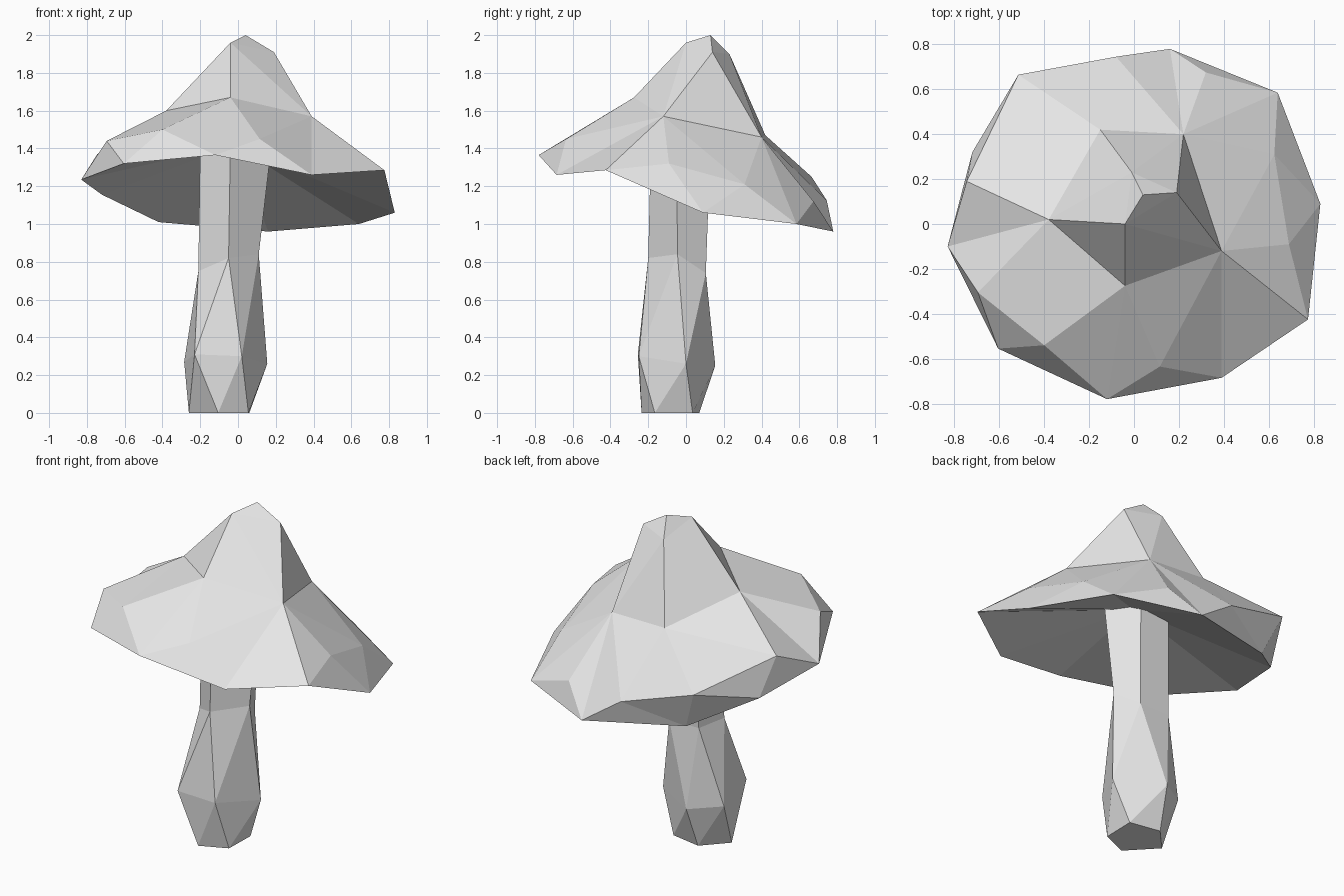
import bpy, bmesh
from mathutils import Vector
from mathutils.geometry import delaunay_2d_cdt

starter = bpy.data.objects.get("Cube")
if starter:
    bpy.data.objects.remove(starter, do_unlink=True)

GREY = (0.8, 0.8, 0.8, 1.0)
material = bpy.data.materials.new("plain grey")
material.use_nodes = True
material.diffuse_color = GREY
shader = next(n for n in material.node_tree.nodes if n.type == 'BSDF_PRINCIPLED')
shader.inputs["Base Color"].default_value = GREY


def finish(bm, name):
    """Turn a bmesh into a flat-shaded object with outward normals."""
    bmesh.ops.recalc_face_normals(bm, faces=bm.faces[:])
    mesh = bpy.data.meshes.new(name)
    bm.to_mesh(mesh)
    bm.free()
    mesh.materials.append(material)
    obj = bpy.data.objects.new(name, mesh)
    bpy.context.scene.collection.objects.link(obj)
    return obj


def triangle_band(bm, lower, upper):
    """Join two rings whose corners are staggered by half a step."""
    count = len(lower)
    for i in range(count):
        j = (i + 1) % count
        bm.faces.new((lower[i], lower[j], upper[i]))
        bm.faces.new((lower[j], upper[j], upper[i]))


# Cap: control points in rings from the crown out to the drooping rim
crown = [(.04, .13, 2), (-.04, 0, 1.96), (.19, .14, 1.91), (-.01, .23, 1.9)]
shoulder = [(.39, -.12, 1.57), (.22, .4, 1.46), (-.15, .42, 1.47),
            (-.38, .02, 1.6), (-.04, -.275, 1.67)]
brow = [(-.745, .19, 1.37), (-.695, -.305, 1.44), (-.4, -.54, 1.5),
        (.115, -.635, 1.45), (.69, -.09, 1.32), (.625, .31, 1.21),
        (.32, .675, 1.12)]
rim = [(.83, .09, 1.06), (.64, .585, 1), (.16, .78, .96), (-.08, .745, 1.125),
       (-.515, .665, 1.25), (-.72, .32, 1.155), (-.83, -.1, 1.235),
       (-.605, -.555, 1.32), (-.12, -.78, 1.365), (.39, -.685, 1.26),
       (.775, -.425, 1.285)]
points = [Vector(p) for p in crown + shoulder + brow + rim]

# Creases that must survive the triangulation of the cap's upper skin
first_shoulder = len(crown)
first_brow = first_shoulder + len(shoulder)
first_rim = first_brow + len(brow)
right, back, back_far, left, front = range(first_shoulder, first_brow)
creases = [(2, right), (2, back), (1, front), (1, left),
           (left, front), (right, front), (right, back),
           (back, back_far), (back_far, left),
           (right, first_rim + 10), (back_far, first_rim + 4),
           (first_brow, first_rim + 4), (front, first_brow + 2),
           (right, first_brow + 3), (back, first_brow + 6)]

flat, _, triangles, origins, _, _ = delaunay_2d_cdt(
    [p.xy for p in points], creases, [], 0, 1e-5)

bm = bmesh.new()
skin = [bm.verts.new(points[ids[0]]) for ids in origins]
by_point = {ids[0]: v for ids, v in zip(origins, skin)}
for tri in triangles:
    bm.faces.new([skin[i] for i in tri])

# Tucked-under lip at the back, then a hollow underside
edge = [by_point[first_rim + i] for i in range(len(rim))]
lip = bm.verts.new((-.42, .6, 1.01))
for i in range(2, 5):
    bm.faces.new((edge[i], edge[i + 1], lip))
hollow = bm.verts.new((-.02, -.03, 1.42))
under = edge[:3] + [lip] + edge[5:]
for i, v in enumerate(under):
    bm.faces.new((v, under[i - 1], hollow))
finish(bm, "mushroom_cap")

# Stem: five-sided rings, each staggered against the next
foot = [(-.105, -.235, 0), (.055, -.165, 0), (.06, .035, 0),
        (-.13, .07, 0), (-.26, -.07, 0)]
bulge = [(.02, -.25, .3), (.155, 0, .26), (-.11, .155, .25),
         (-.285, .04, .27), (-.23, -.255, .31)]
neck = [(.11, -.045, .84), (.04, .105, .74), (-.16, .105, .74),
        (-.21, -.07, .75), (-.05, -.2, .82)]
top = [(.18, -.05, 1.44), (.06, .13, 1.44), (-.14, .13, 1.44),
       (-.2, -.06, 1.44), (-.04, -.185, 1.44)]

bm = bmesh.new()
foot, bulge, neck, top = [[bm.verts.new(p) for p in ring]
                          for ring in (foot, bulge, neck, top)]
triangle_band(bm, foot, bulge)
triangle_band(bm, bulge, neck)
for i in range(len(top)):
    bm.faces.new((neck[i - 1], neck[i], top[i], top[i - 1]))
bm.faces.new(foot)
bm.faces.new(top)
finish(bm, "mushroom_stem")
